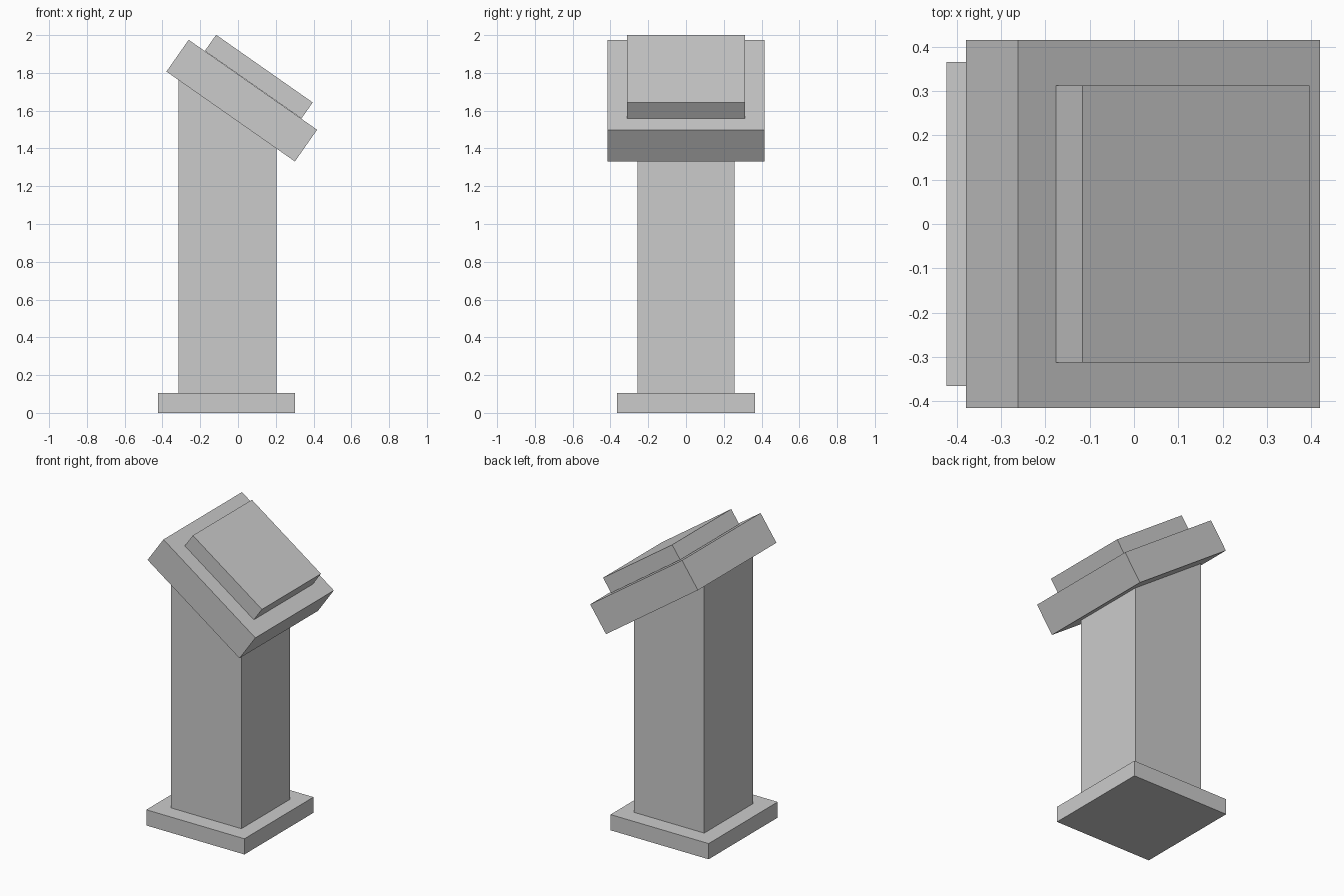
import bpy
import bmesh
import math

if "Cube" in bpy.data.objects:
    bpy.data.objects.remove(bpy.data.objects["Cube"])

TILT = math.radians(35)

grey = bpy.data.materials.new("light_grey")
grey.diffuse_color = (0.6, 0.6, 0.6, 1.0)
grey.use_nodes = True
grey.node_tree.nodes["Principled BSDF"].inputs["Base Color"].default_value = grey.diffuse_color


def box(name, centre, size, tilt=0.0):
    """Box of the given size, tilted about the y axis."""
    bpy.ops.mesh.primitive_cube_add(size=1, location=centre, rotation=(0, tilt, 0))
    ob = bpy.context.object
    ob.name = name
    ob.scale = size
    ob.data.materials.append(grey)
    bpy.ops.object.transform_apply(location=False, rotation=False, scale=True)
    return ob


# Foot plate
box("base_plate", (-0.06, 0, 0.0525), (0.726, 0.73, 0.105))

# Tilted head and the raised square panel on it
head_x, head_z, head_t = 0.02, 1.653, 0.205
box("head", (head_x, 0, head_z), (0.83, 0.83, head_t), TILT)
box("raised_panel", (0.11, 0, 1.78), (0.624, 0.624, 0.104), TILT)

# Column, its top cut to meet the underside of the head
bottom, top = 0.105, 1.4
column = box("column", (-0.055, 0, (bottom + top) / 2), (0.52, 0.514, top - bottom))
bm = bmesh.new()
bm.from_mesh(column.data)
for v in bm.verts:
    if v.co.z > 0:
        x = v.co.x + column.location.x
        under = head_z - head_t / 2 / math.cos(TILT) - (x - head_x) * math.tan(TILT)
        v.co.z = under - column.location.z
bm.to_mesh(column.data)
bm.free()
